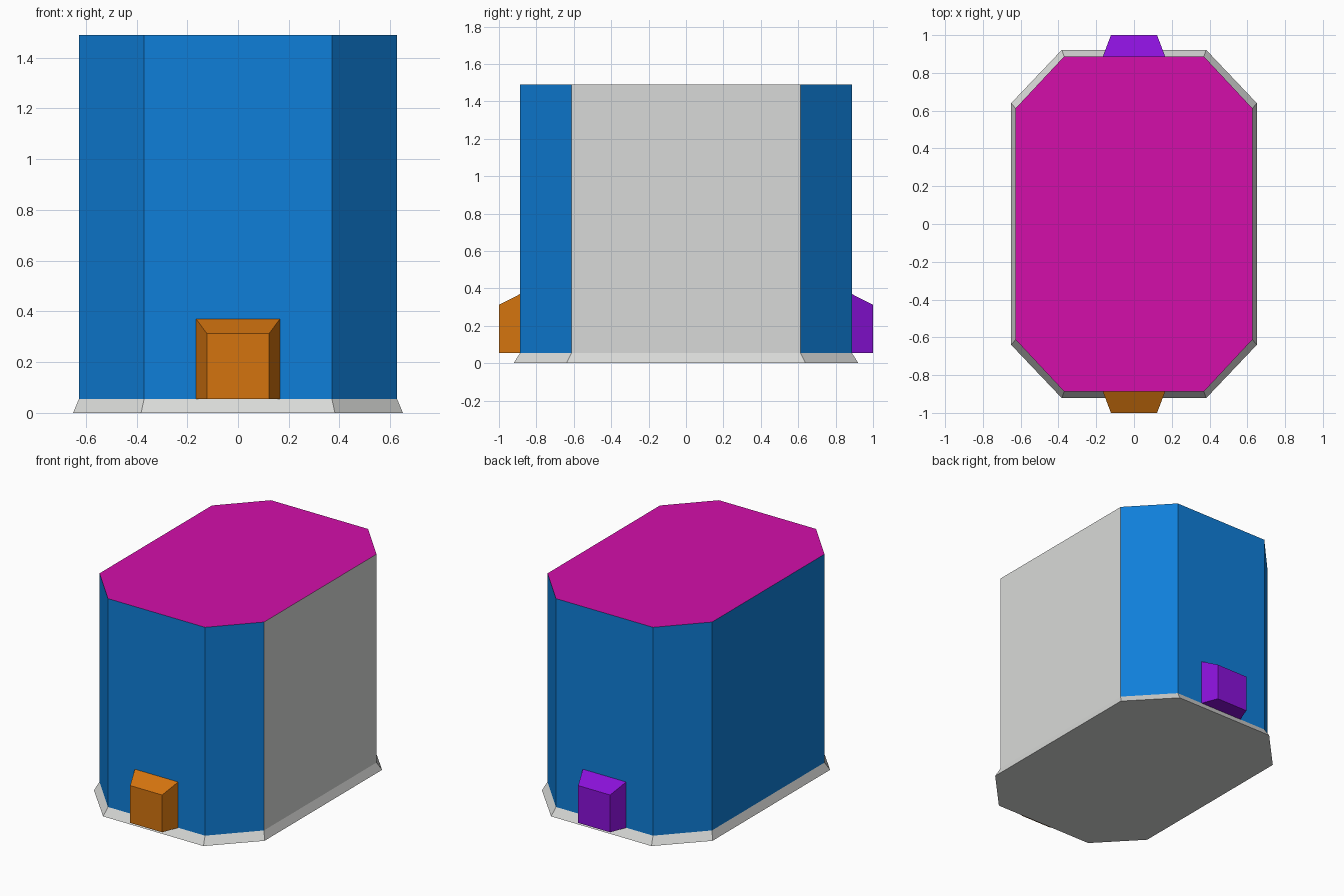
import bpy
import bmesh

cube = bpy.data.objects.get("Cube")
if cube:
    bpy.data.objects.remove(cube, do_unlink=True)


def material(name, rgb):
    linear = [((c / 255 + 0.055) / 1.055) ** 2.4 if c > 10 else c / 3294 for c in rgb]
    mat = bpy.data.materials.new(name)
    mat.use_nodes = True
    mat.diffuse_color = (*linear, 1)
    mat.node_tree.nodes["Principled BSDF"].inputs["Base Color"].default_value = (*linear, 1)
    return mat


blue = material("wall blue", (15, 127, 217))
grey = material("light grey", (217, 218, 216))
magenta = material("roof magenta", (212, 15, 170))
orange = material("front orange", (212, 116, 15))
purple = material("back purple", (138, 17, 217))


def loft(name, lower, upper, mats, pick=lambda n: 0):
    """Join two matching loops into a closed solid; pick chooses a material by normal."""
    bm = bmesh.new()
    a = [bm.verts.new(p) for p in lower]
    b = [bm.verts.new(p) for p in upper]
    bm.faces.new(a)
    bm.faces.new(b)
    for i in range(len(a)):
        j = (i + 1) % len(a)
        bm.faces.new((a[i], a[j], b[j], b[i]))
    bmesh.ops.recalc_face_normals(bm, faces=bm.faces)
    bm.normal_update()
    for f in bm.faces:
        f.material_index = pick(f.normal)
    mesh = bpy.data.meshes.new(name)
    bm.to_mesh(mesh)
    bm.free()
    for m in mats:
        mesh.materials.append(m)
    obj = bpy.data.objects.new(name, mesh)
    bpy.context.collection.objects.link(obj)
    return obj


def octagon(hx, hy, cx, cy, z):
    """Rectangle of half size hx, hy with corners cut at cx and cy."""
    quarter = [(hx, cy), (cx, hy)]
    pts = quarter + [(-x, y) for x, y in reversed(quarter)]
    pts += [(-x, -y) for x, y in pts]
    return [(x, y, z) for x, y in pts]


BASE, TOP = 0.055, 1.49
wall = (0.627, 0.887, 0.37, 0.612)

# Flared base skirt
loft("base_skirt", octagon(0.65, 0.922, 0.382, 0.64, 0), octagon(*wall, BASE), [grey])

# Body: blue walls, magenta roof, grey panel on the left wall
loft("body", octagon(*wall, BASE), octagon(*wall, TOP), [blue, grey, magenta],
     lambda n: 2 if n.z > 0.9 else 1 if n.x > 0.9 else 0)


# Tapered door blocks
def rect(hw, y, top):
    return [(-hw, y, BASE), (hw, y, BASE), (hw, y, top), (-hw, y, top)]


for name, side, mat in (("front_door", -1, orange), ("back_door", 1, purple)):
    loft(name, rect(0.165, side * wall[1], 0.37), rect(0.122, side, 0.312), [mat])
